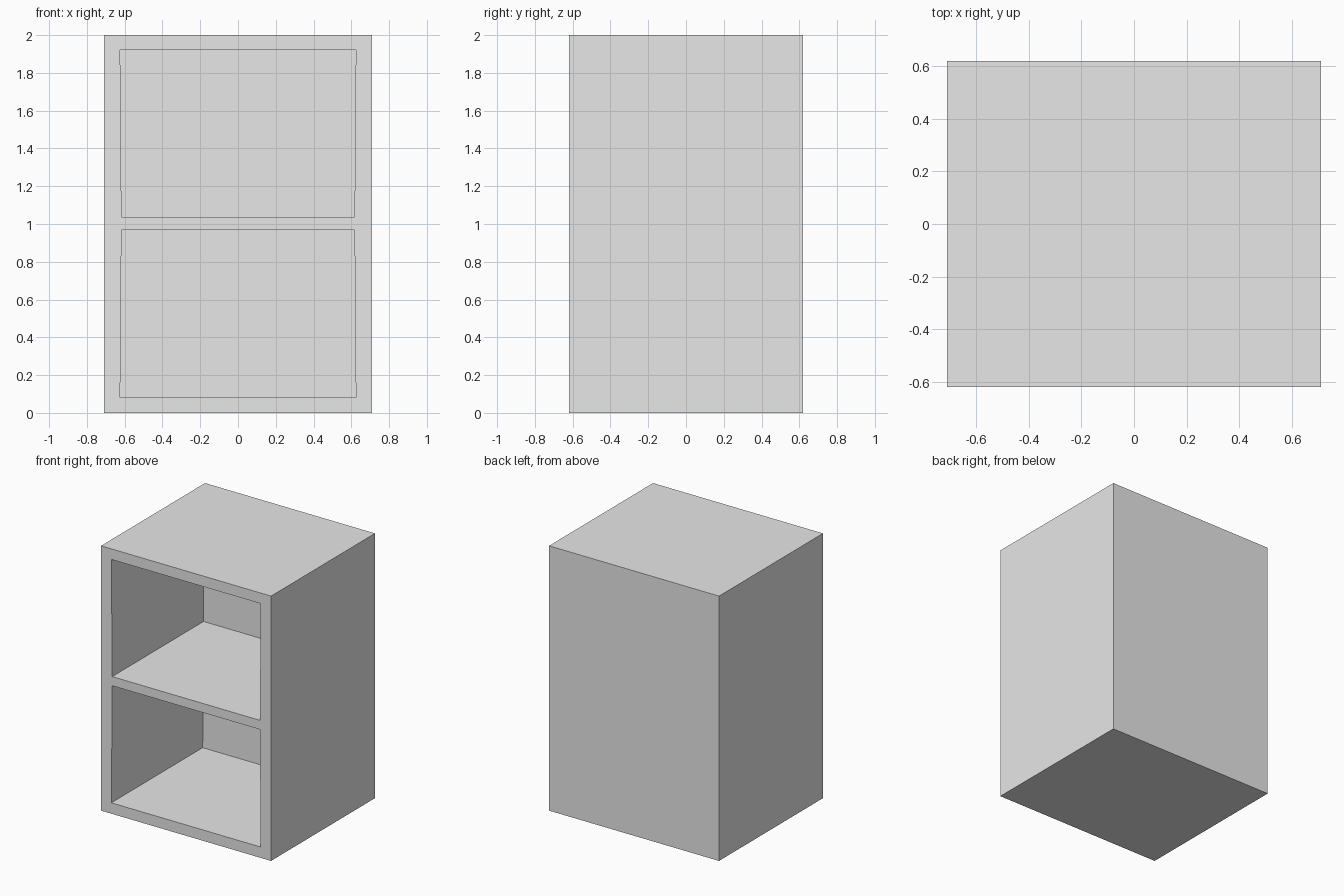
import bpy, bmesh

if "Cube" in bpy.data.objects:
    bpy.data.objects.remove(bpy.data.objects["Cube"])

W, D, H = 0.71, 0.62, 2.0      # half width, half depth, height
BACK = 0.47                    # inner face of the back panel

grey = bpy.data.materials.new("light_grey")
grey.diffuse_color = (0.8, 0.8, 0.8, 1)
grey.use_nodes = True
grey.node_tree.nodes["Principled BSDF"].inputs["Base Color"].default_value = grey.diffuse_color


def prism(name, profile, y0, y1):
    """Extrude an x-z profile from y0 to y1."""
    bm = bmesh.new()
    face = bm.faces.new([bm.verts.new((x, y0, z)) for x, z in profile])
    ext = bmesh.ops.extrude_face_region(bm, geom=[face])
    moved = [v for v in ext["geom"] if isinstance(v, bmesh.types.BMVert)]
    bmesh.ops.translate(bm, verts=moved, vec=(0, y1 - y0, 0))
    bmesh.ops.recalc_face_normals(bm, faces=bm.faces)
    mesh = bpy.data.meshes.new(name)
    bm.to_mesh(mesh)
    bm.free()
    mesh.materials.append(grey)
    ob = bpy.data.objects.new(name, mesh)
    bpy.context.collection.objects.link(ob)
    return ob


# Solid cabinet body
cabinet = prism("cabinet_body", [(-W, 0), (W, 0), (W, H), (-W, H)], -D, D)

# Two open compartments, each slightly narrower beside the middle shelf
OUTER, INNER = 0.624, 0.617
for name, z_outer, z_inner in (("lower", 0.082, 0.968), ("upper", 1.92, 1.037)):
    profile = [(-OUTER, z_outer), (OUTER, z_outer), (INNER, z_inner), (-INNER, z_inner)]
    cutter = prism(name + "_compartment_cutter", profile, -D - 0.1, BACK)
    cutter.hide_render = True
    mod = cabinet.modifiers.new(name + "_compartment", "BOOLEAN")
    mod.operation = "DIFFERENCE"
    mod.solver = "EXACT"
    mod.object = cutter
    bpy.context.view_layer.objects.active = cabinet
    bpy.ops.object.modifier_apply(modifier=mod.name)
    bpy.data.objects.remove(cutter)
